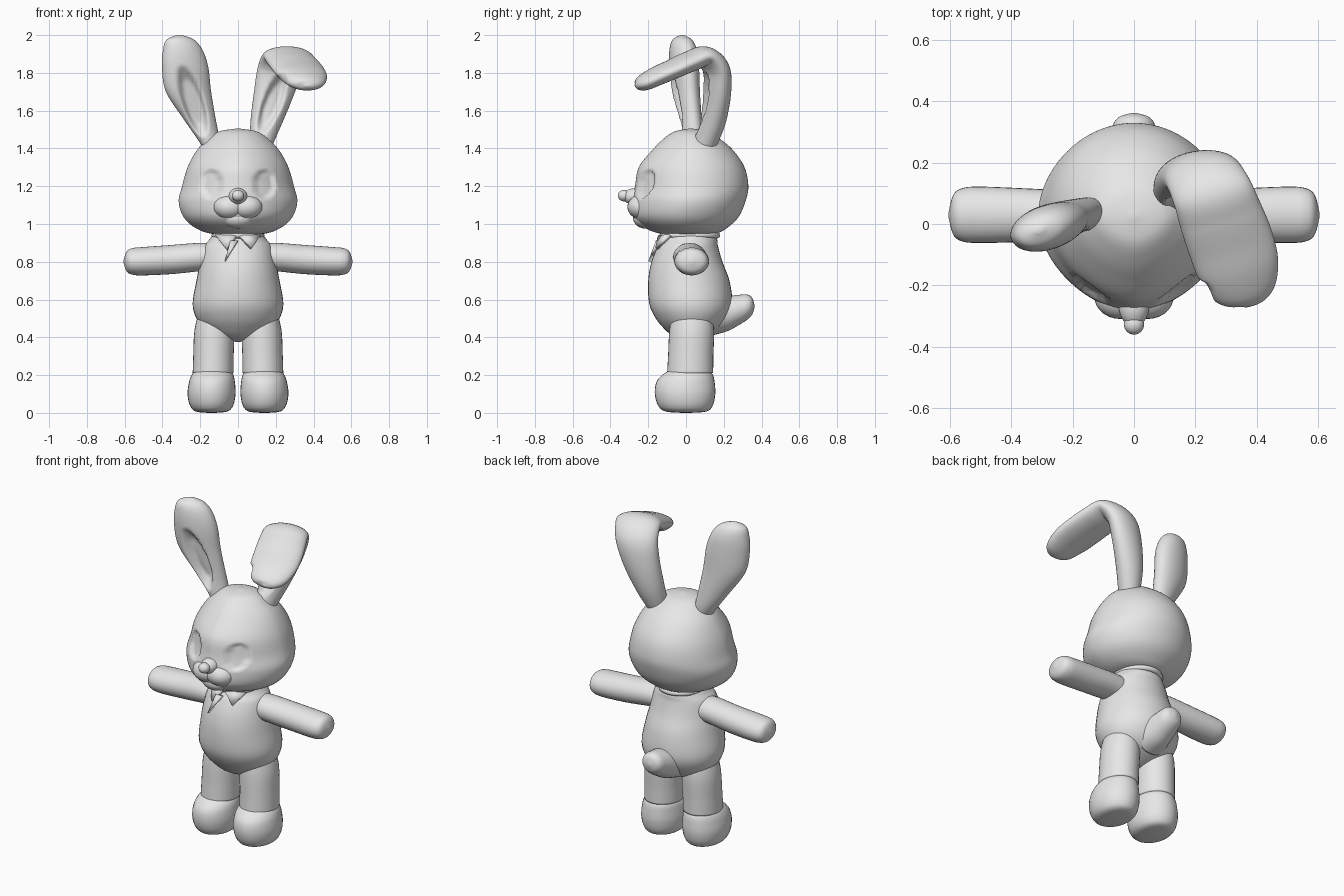
import bpy, bmesh, math
from mathutils import Vector, Matrix

if "Cube" in bpy.data.objects:
    bpy.data.objects.remove(bpy.data.objects["Cube"])

plush = bpy.data.materials.new("plush_grey")
plush.diffuse_color = (0.8, 0.8, 0.8, 1)
plush.use_nodes = True
plush.node_tree.nodes["Principled BSDF"].inputs["Base Color"].default_value = plush.diffuse_color


def finish(name, bm):
    bmesh.ops.recalc_face_normals(bm, faces=bm.faces)
    me = bpy.data.meshes.new(name)
    bm.to_mesh(me)
    bm.free()
    me.materials.append(plush)
    for p in me.polygons:
        p.use_smooth = True
    ob = bpy.data.objects.new(name, me)
    bpy.context.collection.objects.link(ob)
    return ob


def smooth_path(pts, steps):
    """Catmull-Rom interpolation of (x, y, z, width, depth) stations."""
    out = []
    for i in range(len(pts) - 1):
        quad = [pts[max(i - 1, 0)], pts[i], pts[i + 1], pts[min(i + 2, len(pts) - 1)]]
        for s in range(steps):
            t = s / steps
            out.append([0.5 * (2 * b + (c - a) * t + (2 * a - 5 * b + 4 * c - d) * t * t
                               + (3 * b - a - 3 * c + d) * t ** 3) for a, b, c, d in zip(*quad)])
    out.append(list(pts[-1]))
    return out


def loft(name, pts, side, other=None, segs=32, steps=6, front_pow=2.0, dent=None):
    """Skin oval rings along stations; without 'other' the rings follow the path."""
    path = smooth_path(pts, steps)
    side = Vector(side).normalized()
    bm = bmesh.new()
    rings = []
    for i, st in enumerate(path):
        c = Vector(st[:3])
        if other:
            u, w = side, Vector(other)
        else:
            tan = (Vector(path[min(i + 1, len(path) - 1)][:3]) - Vector(path[max(i - 1, 0)][:3])).normalized()
            u = (side - tan * side.dot(tan)).normalized()
            w = tan.cross(u)
        ring = []
        for k in range(segs):
            ang = 2 * math.pi * k / segs
            cs, sn = math.cos(ang), math.sin(ang)
            e = 2 / (front_pow if sn < 0 else 2.0)
            p = c + u * (math.copysign(abs(cs) ** e, cs) * max(st[3], .004)) \
                  + w * (math.copysign(abs(sn) ** e, sn) * max(st[4], .004))
            ring.append(bm.verts.new(dent(p) if dent else p))
        rings.append(ring)
    for r, q in zip(rings, rings[1:]):
        for k in range(segs):
            n = (k + 1) % segs
            bm.faces.new((r[k], r[n], q[n], q[k]))
    bm.faces.new(rings[0][::-1])
    bm.faces.new(rings[-1])
    return finish(name, bm)


def ball(name, loc, radii):
    bm = bmesh.new()
    bmesh.ops.create_uvsphere(bm, u_segments=28, v_segments=16, radius=1,
                              matrix=Matrix.Translation(loc) @ Matrix.Diagonal((*radii, 1)))
    return finish(name, bm)


def hollow(p, cx, cz, rx, rz, depth, slope=0.0, y_max=0.0, edge=1.0):
    """Push the front surface back inside an oval."""
    d = ((p.x - cx - slope * (p.z - cz)) / rx) ** 2 + ((p.z - cz) / rz) ** 2
    if d < 1 and p.y < y_max:
        p.y += depth * min(1, edge * (1 - d))
    return p


def eye_sockets(p):
    for s in (-1, 1):
        p = hollow(p, s * .14, 1.21, .055, .078, .02, edge=4)
    return p


X, Y, Z = (1, 0, 0), (0, 1, 0), (0, 0, 1)

# Torso
loft("torso", [(0, .02, .375, .01, .01), (0, .02, .40, .10, .08), (0, .03, .44, .17, .14),
               (0, .03, .50, .22, .19), (0, .025, .58, .24, .22), (0, .015, .70, .22, .215),
               (0, .005, .80, .20, .188), (0, .01, .88, .18, .16), (0, .02, .92, .15, .145),
               (0, .02, .98, .11, .13)], X, Y, segs=40)

# Head with pressed-in eye sockets
loft("head", [(0, .02, .94, .02, .02), (0, .01, .95, .15, .15), (0, 0, .985, .235, .225),
              (0, 0, 1.04, .29, .28), (0, .015, 1.12, .314, .30), (0, .03, 1.20, .296, .30),
              (0, .03, 1.30, .267, .28), (0, .035, 1.39, .218, .215), (0, .03, 1.45, .16, .15),
              (0, .025, 1.49, .10, .085), (0, .025, 1.505, .01, .01)],
     X, Y, segs=96, steps=8, front_pow=1.75, dent=eye_sockets)

# Muzzle, chin and nose
for s, tag in ((-1, "left"), (1, "right")):
    ball("muzzle_" + tag, (s * .045, -.235, 1.09), (.085, .075, .065))
ball("chin", (0, -.21, 1.03), (.085, .07, .055))
ball("nose_bridge", (0, -.265, 1.145), (.05, .07, .045))
ball("nose", (0, -.328, 1.15), (.033, .033, .03))

# Upright ear with hollow inside
loft("upright_ear", [(-.14, .03, 1.41, .05, .05), (-.165, .03, 1.47, .065, .055),
                     (-.205, .02, 1.56, .088, .06), (-.262, .0, 1.70, .122, .07),
                     (-.28, -.01, 1.83, .125, .075), (-.292, -.015, 1.92, .107, .07),
                     (-.305, -.02, 1.975, .075, .05), (-.31, -.02, 2.0, .015, .01)],
     (1, .2, 0), Y, segs=48, steps=8,
     dent=lambda p: hollow(p, -.24, 1.65, .06, .19, .05, -.3, 0.0, 1.6))

# Folded ear
loft("folded_ear", [(.12, .10, 1.42, .06, .06), (.15, .14, 1.55, .085, .07),
                    (.19, .165, 1.70, .108, .07), (.222, .16, 1.82, .122, .065),
                    (.255, .10, 1.885, .13, .055), (.285, .02, 1.86, .137, .055),
                    (.318, -.07, 1.82, .14, .052), (.342, -.15, 1.785, .133, .05),
                    (.36, -.22, 1.75, .105, .043), (.368, -.255, 1.735, .065, .028),
                    (.37, -.27, 1.73, .01, .006)],
     (1, .3, 0), segs=48, steps=8,
     dent=lambda p: hollow(p, .18, 1.64, .055, .17, .045, .35, .13, 1.6))

# Arms and legs, mirrored
for s, tag in ((-1, "left"), (1, "right")):
    loft("arm_" + tag, [(s * .10, .02, .825, .08, .07), (s * .20, .02, .825, .088, .075),
                        (s * .35, .028, .812, .088, .077), (s * .50, .03, .803, .092, .075),
                        (s * .56, .03, .802, .087, .07), (s * .59, .03, .802, .065, .052),
                        (s * .605, .03, .802, .01, .01)], Y, Z)
    loft("leg_" + tag, [(s * .12, .03, .56, .08, .10), (s * .125, .03, .44, .105, .118),
                        (s * .13, .025, .30, .107, .12), (s * .132, .022, .21, .108, .122)], X, Y)
    loft("foot_" + tag, [(s * .14, .0, .0, .02, .02), (s * .14, 0, .008, .085, .11),
                         (s * .14, -.003, .04, .115, .145), (s * .14, -.005, .10, .127, .16),
                         (s * .138, -.003, .16, .122, .155), (s * .135, .008, .20, .111, .135),
                         (s * .133, .02, .23, .09, .10)], X, Y)

# Tail, blending up from the seat
loft("tail", [(0, .14, .51, .11, .10), (0, .22, .525, .09, .092), (0, .28, .545, .078, .08),
              (0, .325, .56, .068, .066), (0, .35, .565, .048, .045), (0, .362, .565, .01, .01)], X, Z)

# Neck collar
bm = bmesh.new()
loop = [[bm.verts.new(((.125 + .016 * math.cos(b)) * math.cos(a),
                       .02 + (.145 + .016 * math.cos(b)) * math.sin(a),
                       .94 + .016 * math.sin(b)))
         for b in (2 * math.pi * j / 8 for j in range(8))]
        for a in (2 * math.pi * i / 40 for i in range(40))]
for i in range(40):
    for j in range(8):
        bm.faces.new((loop[i][j], loop[(i + 1) % 40][j],
                      loop[(i + 1) % 40][(j + 1) % 8], loop[i][(j + 1) % 8]))
finish("collar", bm)

# Pointed collar flaps and hanging bow end
for name, tri in (("collar_flap_left", ((-.12, -.085, .94), (-.01, -.14, .935), (-.06, -.16, .865))),
                  ("collar_flap_right", ((.12, -.085, .94), (.01, -.14, .935), (.07, -.155, .87))),
                  ("bow_end", ((-.04, -.15, .91), (.0, -.15, .91), (-.07, -.19, .80)))):
    bm = bmesh.new()
    bm.faces.new([bm.verts.new(p) for p in tri])
    ob = finish(name, bm)
    mod = ob.modifiers.new("thickness", 'SOLIDIFY')
    mod.thickness = .02
    mod.offset = 0
